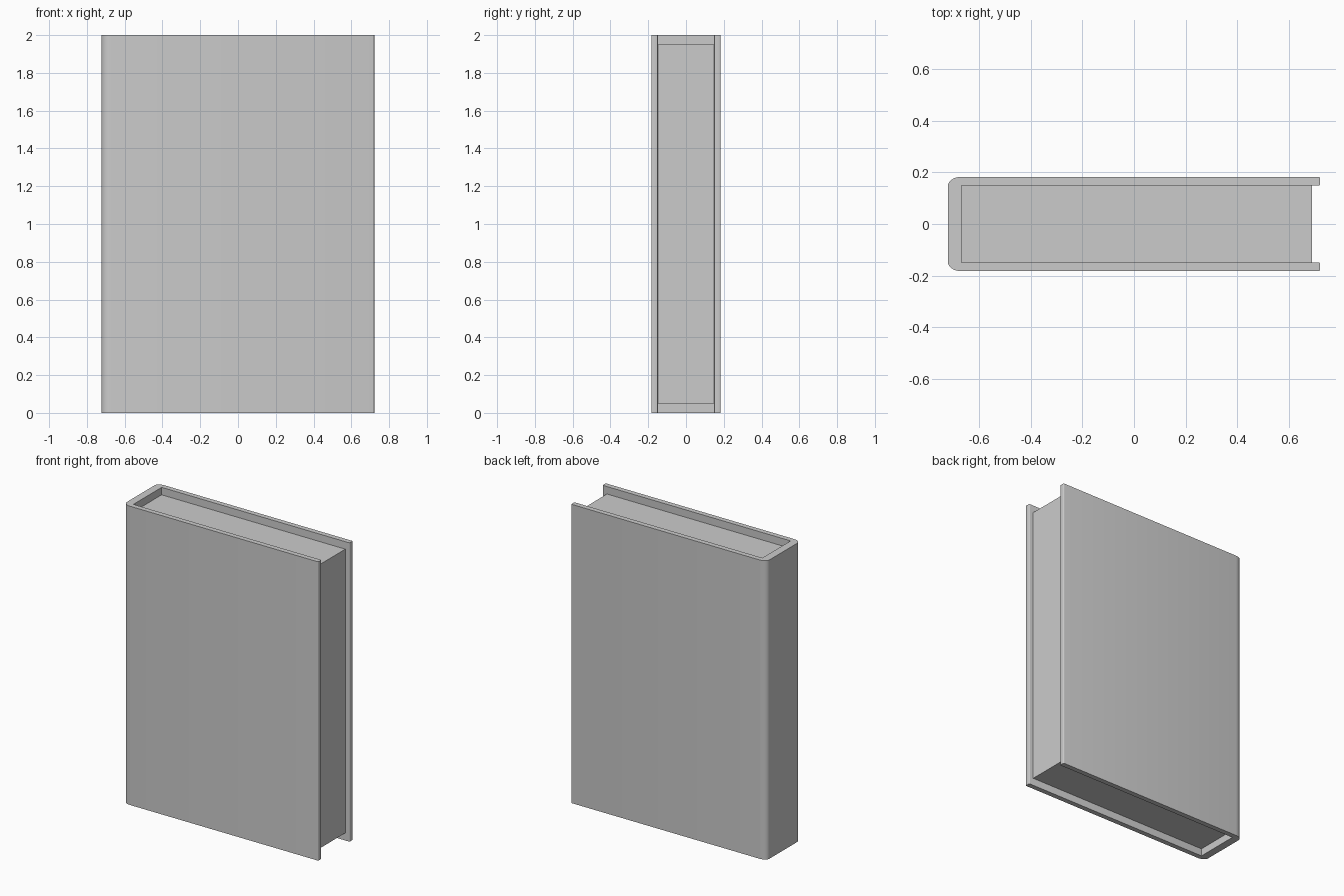
import bpy, bmesh
from math import sin, cos, pi, radians

if "Cube" in bpy.data.objects:
    bpy.data.objects.remove(bpy.data.objects["Cube"])


def arc(cx, cy, rx, ry, a0, a1, n):
    return [(cx + rx * cos(radians(a0 + (a1 - a0) * i / n)),
             cy + ry * sin(radians(a0 + (a1 - a0) * i / n))) for i in range(n + 1)]


def extrude_profile(name, pts, z0, z1):
    bm = bmesh.new()
    face = bm.faces.new([bm.verts.new((x, y, z0)) for x, y in pts])
    res = bmesh.ops.extrude_face_region(bm, geom=[face])
    top = [v for v in res["geom"] if isinstance(v, bmesh.types.BMVert)]
    bmesh.ops.translate(bm, verts=top, vec=(0, 0, z1 - z0))
    bmesh.ops.recalc_face_normals(bm, faces=bm.faces)
    mesh = bpy.data.meshes.new(name)
    bm.to_mesh(mesh)
    bm.free()
    obj = bpy.data.objects.new(name, mesh)
    bpy.context.collection.objects.link(obj)
    return obj


X, Y = 0.722, 0.183          # cover half extents
XI, YI = -0.67, 0.149        # inner spine face and inner board face
XP = 0.69                    # fore edge of the pages
R = 0.006                    # rounding of the board tips

# Cover: back half of the C-shaped outline, mirrored for the front half
half = [(XI, YI)]
half += arc(X - R, YI + R, R, R, -90, 0, 3)
half += arc(X - R, Y - R, R, R, 0, 90, 3)
half += arc(XI, YI - 0.002, X + XI, Y - YI + 0.002, 90, 180, 8)
outline = half + [(x, -y) for x, y in reversed(half)]
cover = extrude_profile("cover", outline, 0, 2)

# Smooth the rounded spine corners, keep the rest crisp
bpy.context.view_layer.objects.active = cover
cover.select_set(True)
bpy.ops.object.shade_smooth_by_angle(angle=radians(35))

# Page block, inset at head, tail and fore edge
extrude_profile("pages", [(XI, -YI), (XP, -YI), (XP, YI), (XI, YI)], 0.05, 1.95)
